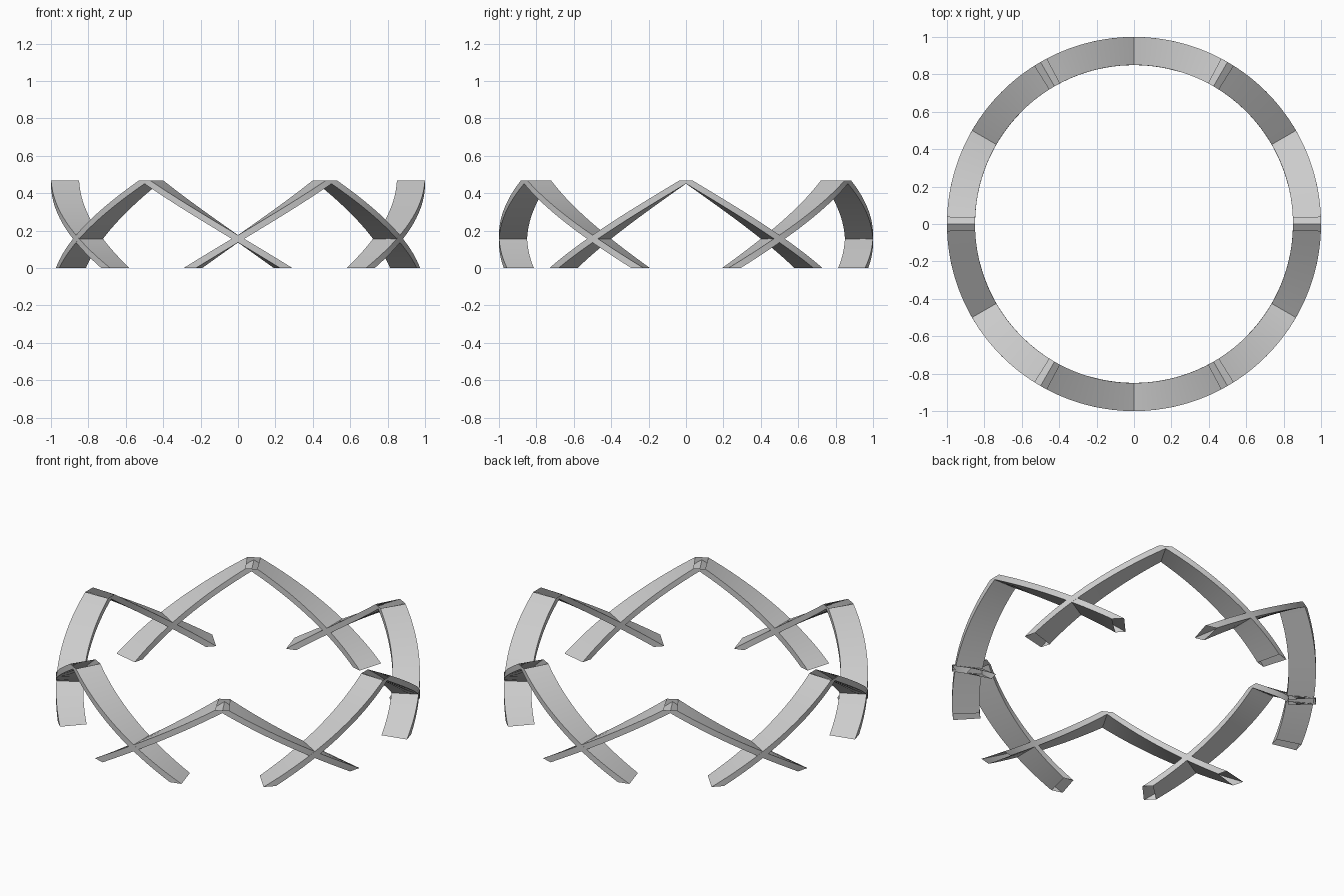
import bpy, bmesh
from math import cos, sin, radians

if "Cube" in bpy.data.objects:
    bpy.data.objects.remove(bpy.data.objects["Cube"], do_unlink=True)

OUTER, INNER, TOP, APEX = 1.0, 0.85, 0.467, 0.451
STEPS = 24

grey = bpy.data.materials.new("plain grey")
grey.use_nodes = True
grey.diffuse_color = (0.6, 0.6, 0.6, 1)
grey.node_tree.nodes["Principled BSDF"].inputs["Base Color"].default_value = (0.6, 0.6, 0.6, 1)


def add_arm(bm, peak, side):
    """One hollow leg that winds down around the ring from the peak."""
    def point(radius, degrees, z):
        a = radians(peak + side * degrees)
        return bm.verts.new((radius * cos(a), radius * sin(a), z))

    def face(*verts):
        bm.faces.new(verts if side > 0 else verts[::-1])

    rings = []
    for i in range(STEPS + 1):
        t = i / STEPS
        high, low = 2.1 + 44.8 * t, 43 * t
        rings.append((point(OUTER, high, TOP * (1 - t)), point(INNER, high, TOP * (1 - t)),
                      point(INNER, low, APEX * (1 - t)), point(OUTER, low, APEX * (1 - t))))
    # Four walls, open at the peak and the foot
    for a, b in zip(rings, rings[1:]):
        for k in range(4):
            n = (k + 1) % 4
            face(a[k], a[n], b[n], b[k])
    # Side walls closing the gap beside the peak groove
    first = rings[0]
    face(point(OUTER, 0, TOP), first[0], first[3])
    face(first[1], point(INNER, 0, TOP), first[2])


# Six crossing arches around the ring
for i in range(6):
    bm = bmesh.new()
    for side in (1, -1):
        add_arm(bm, 60 * i, side)
    bmesh.ops.remove_doubles(bm, verts=bm.verts, dist=0.0005)
    bmesh.ops.recalc_face_normals(bm, faces=bm.faces)
    mesh = bpy.data.meshes.new("arch")
    bm.to_mesh(mesh)
    bm.free()
    mesh.materials.append(grey)
    arch = bpy.data.objects.new(f"arch_{i + 1}", mesh)
    bpy.context.collection.objects.link(arch)
    bpy.ops.object.select_all(action="DESELECT")
    arch.select_set(True)
    bpy.context.view_layer.objects.active = arch
    bpy.ops.object.shade_smooth_by_angle(angle=radians(30))
